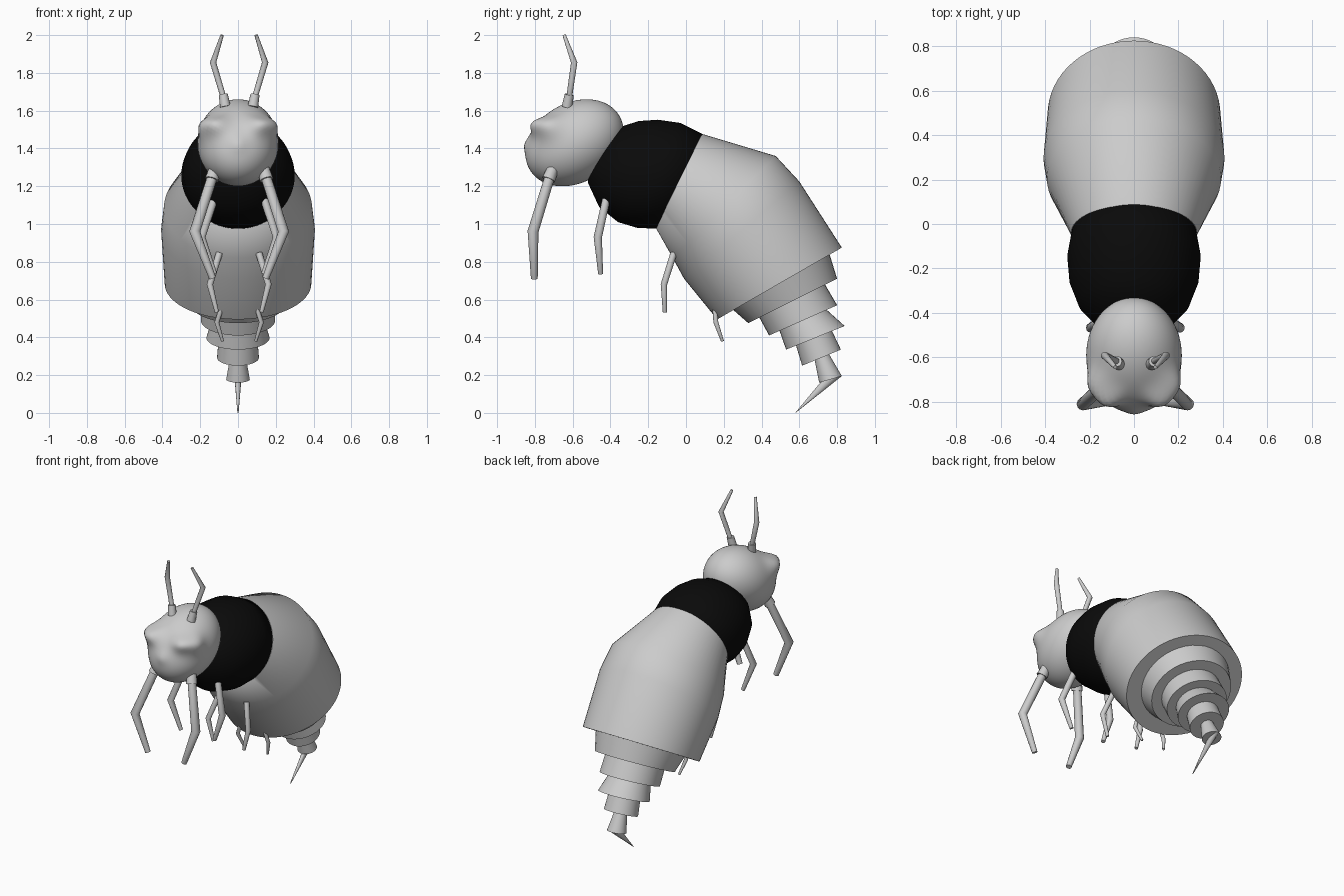
import bpy, bmesh
from math import sin, cos, pi, radians, exp
from mathutils import Vector, Matrix

cube = bpy.data.objects.get("Cube")
if cube:
    bpy.data.objects.remove(cube, do_unlink=True)

SHIFT = 0.006  # appendages sit slightly off the centre line


def finish(name, bm, angle=40, mat=None):
    bmesh.ops.recalc_face_normals(bm, faces=bm.faces)
    mesh = bpy.data.meshes.new(name)
    bm.to_mesh(mesh)
    bm.free()
    obj = bpy.data.objects.new(name, mesh)
    bpy.context.collection.objects.link(obj)
    if mat:
        mesh.materials.append(mat)
    bpy.ops.object.select_all(action='DESELECT')
    obj.select_set(True)
    bpy.context.view_layer.objects.active = obj
    bpy.ops.object.shade_smooth_by_angle(angle=radians(angle))
    return obj


def loft(name, rings, sides, angle=40, mat=None):
    """Skin elliptical rings given as (centre, half axis, half axis)."""
    bm = bmesh.new()
    loops = []
    for c, u, v in rings:
        loops.append([bm.verts.new(c + u * cos(2 * pi * i / sides) + v * sin(2 * pi * i / sides))
                      for i in range(sides)])
    for a, b in zip(loops, loops[1:]):
        for i in range(sides):
            j = (i + 1) % sides
            bm.faces.new((a[i], a[j], b[j], b[i]))
    bm.faces.new(loops[0])
    bm.faces.new(loops[-1])
    return finish(name, bm, angle, mat)


def body(name, pairs, widen=1.0, width=None, sides=64, angle=40, mat=None):
    """Rings from the upper and lower (y, z) points of the side outline."""
    rings = []
    for uy, uz, ly, lz in pairs:
        top, low = Vector((0, uy, uz)), Vector((0, ly, lz))
        half = (top - low) / 2
        rx = half.length * widen if width is None else min(width, half.length)
        rings.append(((top + low) / 2, half, Vector((rx, 0, 0))))
    return loft(name, rings, sides, angle, mat)


def limb(name, points, radii, sides=12):
    """Jointed tapering tube, made on both sides."""
    for side, sx in (("left", 1), ("right", -1)):
        pts = [Vector((x * sx + SHIFT, y, z)) for x, y, z in points]
        rings = []
        for i, p in enumerate(pts):
            d = (pts[min(i + 1, len(pts) - 1)] - pts[max(i - 1, 0)]).normalized()
            u = d.cross(Vector((0, 1, 0))).normalized()
            rings.append((p, u * radii[i], d.cross(u) * radii[i]))
        loft(f"{side}_{name}", rings, sides, 50)


black = bpy.data.materials.new("black_shell")
black.use_nodes = True
black.diffuse_color = (0.003, 0.003, 0.003, 1)
black.node_tree.nodes["Principled BSDF"].inputs["Base Color"].default_value = black.diffuse_color

# Head: tilted ellipsoid with raised eyes, brows and nose
bm = bmesh.new()
place = (Matrix.Translation((0, -0.59, 1.43)) @ Matrix.Rotation(radians(32), 4, 'X')
         @ Matrix.Diagonal((0.215, 0.277, 0.209, 1)))
bmesh.ops.create_uvsphere(bm, u_segments=64, v_segments=40, radius=1, matrix=place)
bumps = [((0, -0.84, 1.42), (0, -0.012, 0), 0.04)]
for s in (1, -1):
    bumps.append(((0.16 * s, -0.72, 1.52), (0.045 * s, -0.02, 0.012), 0.07))
    bumps.append(((0.1 * s, -0.77, 1.52), (0.015 * s, -0.045, 0.012), 0.055))
for v in bm.verts:
    start = v.co.copy()
    for centre, push, r in bumps:
        v.co += Vector(push) * exp(-((start - Vector(centre)).length / r) ** 2)
finish("head", bm, 60)

# Thorax
body("thorax", [
    (-0.42, 1.45, -0.52, 1.28),
    (-0.33, 1.52, -0.52, 1.22),
    (-0.25, 1.545, -0.46, 1.09),
    (-0.15, 1.552, -0.36, 1.01),
    (-0.03, 1.535, -0.26, 0.98),
    (0.09, 1.475, -0.16, 0.975),
    (0.1, 1.4, -0.05, 1.02)], angle=80, mat=black)

# Abdomen
body("abdomen", [
    (0.085, 1.477, -0.16, 0.98),
    (0.475, 1.36, -0.07, 0.82),
    (0.6, 1.225, -0.01, 0.71),
    (0.825, 0.875, 0.165, 0.495)], widen=1.02, angle=60)

# Tail: overlapping flared segments
segments = [
    (0.76, 0.84, 0.25, 0.545, 0.80, 0.71, 0.33, 0.475),
    (0.73, 0.69, 0.38, 0.52, 0.80, 0.57, 0.44, 0.41),
    (0.74, 0.55, 0.49, 0.45, 0.84, 0.46, 0.53, 0.335),
    (0.77, 0.44, 0.58, 0.365, 0.82, 0.335, 0.615, 0.25),
    (0.755, 0.315, 0.68, 0.285, 0.825, 0.195, 0.705, 0.16)]
for n, s in enumerate(segments, 1):
    body(f"tail_segment_{n}", [s[:4], s[4:]], sides=40)

# Stinger
body("stinger", [(0.825, 0.195, 0.715, 0.165), (0.584, 0.003, 0.578, 0.0)],
     width=0.018, sides=16)

# Antennae with sockets
limb("antenna_socket", [(0.073, -0.63, 1.62), (0.084, -0.618, 1.685)], (0.028, 0.024))
limb("antenna", [(0.08, -0.62, 1.66), (0.138, -0.592, 1.855), (0.09, -0.645, 2.0)],
     (0.015, 0.017, 0.009))

# Legs, front to back
limb("front_leg_socket", [(0.125, -0.70, 1.305), (0.145, -0.728, 1.235)], (0.03, 0.036))
limb("front_leg", [(0.135, -0.715, 1.27), (0.235, -0.81, 0.96), (0.14, -0.803, 0.712)],
     (0.027, 0.029, 0.018))
limb("second_leg", [(0.13, -0.42, 1.14), (0.2, -0.467, 0.93), (0.13, -0.452, 0.737)],
     (0.021, 0.022, 0.013))
limb("third_leg", [(0.105, -0.065, 0.845), (0.155, -0.117, 0.68), (0.118, -0.112, 0.533)],
     (0.018, 0.017, 0.011))
limb("rear_leg", [(0.085, 0.15, 0.58), (0.118, 0.158, 0.48), (0.088, 0.193, 0.38)],
     (0.012, 0.013, 0.008))
